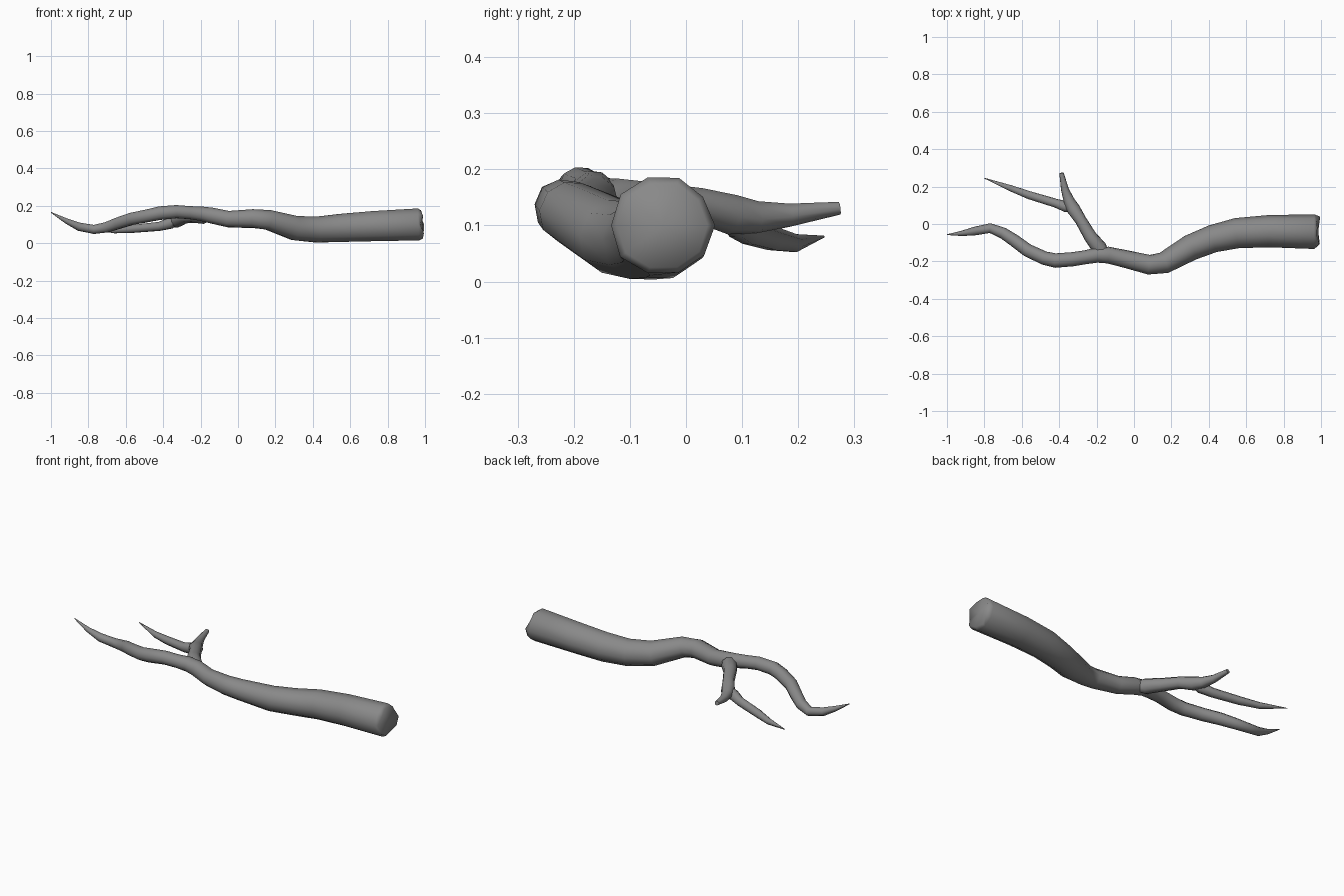
import bpy, bmesh, math, random
from mathutils import Vector

random.seed(4)
bark = bpy.data.materials.new("dark_bark")
bark.diffuse_color = (0.25, 0.25, 0.25, 1)


def limb(name, pts, sides, wobble=0.05, broken=False):
    """Tapered tube through (x, y, z, radius) points; optional jagged start."""
    bm = bmesh.new()
    P = [Vector(p[:3]) for p in pts]
    lump = [1 + random.uniform(-wobble, wobble) for _ in range(sides)]
    rings, ref = [], Vector((0, 0, 1))
    for i, p in enumerate(P):
        a, b = P[max(i - 1, 0)], P[min(i + 1, len(P) - 1)]
        t = (b - a).normalized()
        u = (ref - t * ref.dot(t)).normalized()
        ref = u
        v = t.cross(u)
        ring = []
        for k in range(sides):
            ang = 2 * math.pi * (k + 0.5) / sides
            r = pts[i][3] * lump[k] * (1 + random.uniform(-wobble, wobble) * 0.5)
            co = p + (u * math.cos(ang) + v * math.sin(ang)) * r
            if broken and i == 0:
                co -= t * random.uniform(-0.012, 0.012)
            ring.append(bm.verts.new(co))
        rings.append(ring)
    for r0, r1 in zip(rings, rings[1:]):
        for k in range(sides):
            j = (k + 1) % sides
            bm.faces.new((r0[k], r0[j], r1[j], r1[k]))
    # End caps as fans
    for ring, p in ((rings[0], P[0]), (rings[-1], P[-1])):
        c = bm.verts.new(p)
        for k in range(sides):
            bm.faces.new((ring[k], ring[(k + 1) % sides], c))
    bmesh.ops.recalc_face_normals(bm, faces=bm.faces)
    me = bpy.data.meshes.new(name)
    bm.to_mesh(me)
    bm.free()
    me.materials.append(bark)
    ob = bpy.data.objects.new(name, me)
    bpy.context.collection.objects.link(ob)
    bpy.ops.object.select_all(action='DESELECT')
    ob.select_set(True)
    bpy.context.view_layer.objects.active = ob
    bpy.ops.object.shade_smooth_by_angle(angle=math.radians(62))
    return ob


# Thick trunk with the snapped end at +x, running on into the long curled branch
limb("trunk_and_long_branch", [
    (0.985, -0.04, 0.10, 0.080), (0.965, -0.04, 0.10, 0.091),
    (0.72, -0.038, 0.091, 0.086), (0.55, -0.048, 0.082, 0.081),
    (0.42, -0.078, 0.073, 0.074), (0.30, -0.125, 0.080, 0.069),
    (0.16, -0.207, 0.125, 0.057), (0.08, -0.217, 0.131, 0.053),
    (-0.05, -0.186, 0.128, 0.047), (-0.14, -0.165, 0.147, 0.045),
    (-0.20, -0.165, 0.158, 0.041), (-0.26, -0.177, 0.163, 0.037),
    (-0.33, -0.188, 0.168, 0.037), (-0.42, -0.195, 0.160, 0.038),
    (-0.48, -0.182, 0.147, 0.036), (-0.57, -0.140, 0.130, 0.035),
    (-0.64, -0.088, 0.107, 0.033), (-0.70, -0.048, 0.085, 0.030),
    (-0.77, -0.022, 0.073, 0.026), (-0.85, -0.037, 0.088, 0.023),
    (-0.92, -0.050, 0.120, 0.014), (-1.00, -0.057, 0.165, 0.002),
], 10, 0.04, True)

# Side branch ending in a short stub, its root tucked inside the trunk
limb("side_branch", [
    (-0.14, -0.180, 0.146, 0.020), (-0.185, -0.130, 0.145, 0.042),
    (-0.235, -0.065, 0.144, 0.036), (-0.285, 0.020, 0.137, 0.032),
    (-0.325, 0.080, 0.121, 0.037), (-0.348, 0.125, 0.115, 0.030),
    (-0.370, 0.185, 0.119, 0.021), (-0.388, 0.273, 0.131, 0.012),
], 9)

# Thin twig leaving the side branch
limb("twig", [
    (-0.31, 0.072, 0.122, 0.012), (-0.36, 0.092, 0.108, 0.031),
    (-0.42, 0.112, 0.090, 0.025), (-0.56, 0.155, 0.077, 0.023),
    (-0.66, 0.192, 0.069, 0.017), (-0.80, 0.245, 0.080, 0.002),
], 8)
